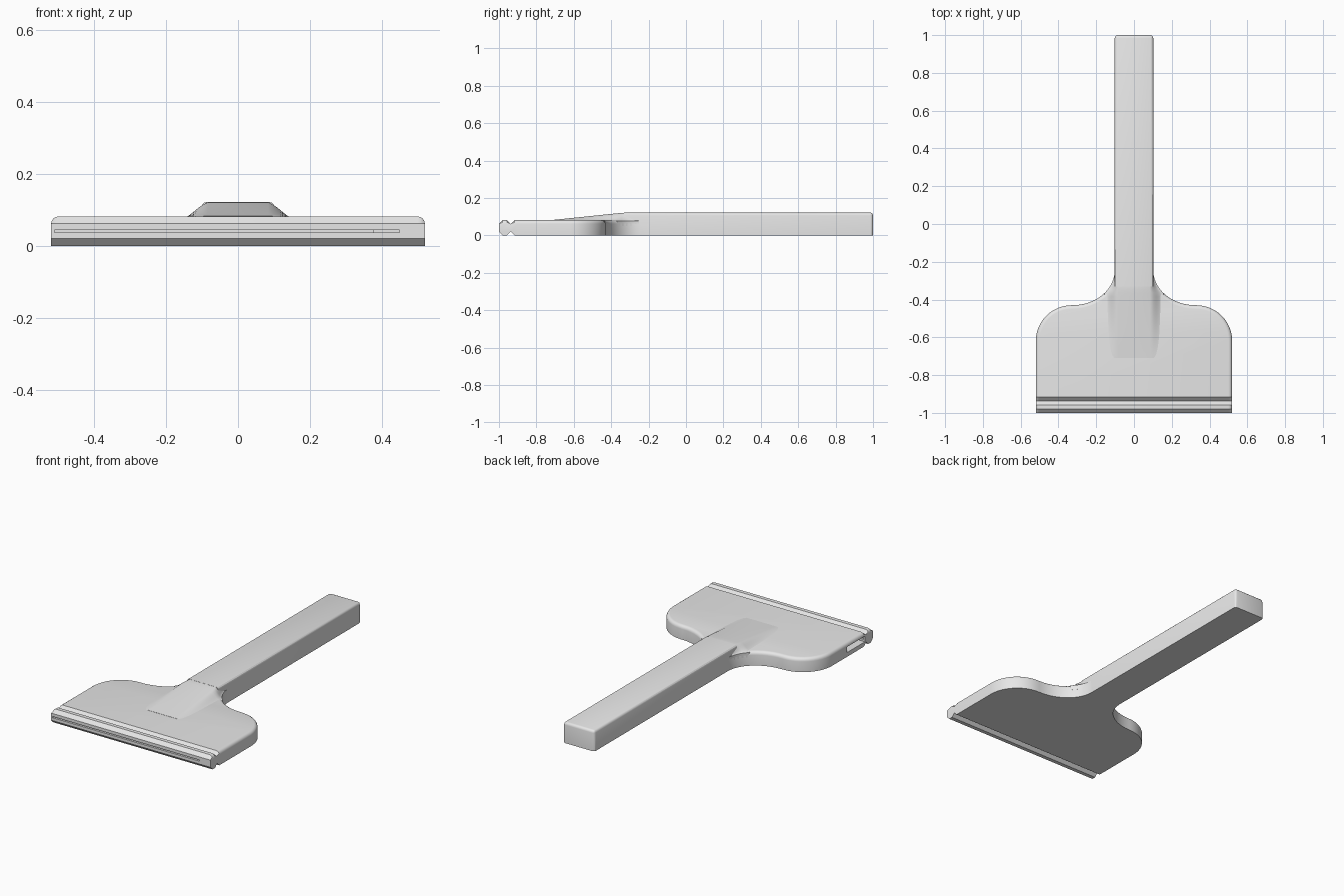
import bpy
import bmesh
from math import sin, cos, pi

if "Cube" in bpy.data.objects:
    bpy.data.objects.remove(bpy.data.objects["Cube"])

grey = bpy.data.materials.new("plain grey plastic")
grey.use_nodes = True
colour = (0.8, 0.8, 0.8, 1)
grey.diffuse_color = colour
grey.node_tree.nodes["Principled BSDF"].inputs["Base Color"].default_value = colour

HEAD_TOP, TOP, HALF, GRIP = 0.082, 0.122, 0.52, 0.102
ROUND = 0.02
JOINT = -0.9          # where the front bar meets the head


def finish(name, bm):
    bmesh.ops.recalc_face_normals(bm, faces=bm.faces)
    mesh = bpy.data.meshes.new(name)
    bm.to_mesh(mesh)
    bm.free()
    mesh.materials.append(grey)
    obj = bpy.data.objects.new(name, mesh)
    bpy.context.collection.objects.link(obj)
    return obj


def select_only(obj):
    bpy.ops.object.select_all(action="DESELECT")
    obj.select_set(True)
    bpy.context.view_layer.objects.active = obj


def loft(name, sections):
    """Skin a row of matching closed sections and cap both ends."""
    bm = bmesh.new()
    rings = [[bm.verts.new(p) for p in s] for s in sections]
    for a, b in zip(rings, rings[1:]):
        for i in range(len(a)):
            j = (i + 1) % len(a)
            bm.faces.new((a[i], a[j], b[j], b[i]))
    bm.faces.new(rings[0])
    bm.faces.new(rings[-1])
    return finish(name, bm)


def box(name, lo, hi):
    corners = [(0, 0), (1, 0), (1, 1), (0, 1)]
    return loft(name, [[((lo[0], hi[0])[i], (lo[1], hi[1])[j], z) for i, j in corners]
                       for z in (lo[2], hi[2])])


def cut(target, cutter):
    mod = target.modifiers.new("cut", "BOOLEAN")
    mod.operation = "DIFFERENCE"
    mod.solver = "EXACT"
    mod.object = cutter
    select_only(target)
    bpy.ops.object.modifier_apply(modifier=mod.name)


# Head: rounded shoulders sweeping into the grip
ARC_X, ARC_Y, ARC_RX, ARC_RY = 0.325, -0.245, 0.223, 0.185
STEPS = 12
half = [(HALF, JOINT)]
half += [(0.33 + 0.19 * cos(t), -0.62 + 0.19 * sin(t))
         for t in (i * pi / 2 / STEPS for i in range(STEPS + 1))]
half += [(ARC_X - ARC_RX * sin(t), ARC_Y - ARC_RY * cos(t))
         for t in (i * pi / 2 / STEPS for i in range(STEPS + 1))]
half.append((GRIP, -0.2))
outline = half + [(-x, y) for x, y in reversed(half)]
head = loft("head", [[(x, y, z) for x, y in outline] for z in (0, HEAD_TOP)])
bm = bmesh.new()
bm.from_mesh(head.data)
rim = [e for e in bm.edges if all(v.co.z > 0.05 for v in e.verts)
       and any(v.co.y > JOINT + 0.01 for v in e.verts)]
bmesh.ops.bevel(bm, geom=rim, offset=ROUND, segments=4, profile=0.5, affect="EDGES")
bm.to_mesh(head.data)
bm.free()

# Front bar: chamfered strip joined to the head by a V-grooved neck
LOW, HIGH = ROUND, HEAD_TOP - ROUND
bottom = [(-1, LOW), (-0.98, 0), (-0.957, 0), (-0.937, LOW), (-0.917, 0), (JOINT, 0)]
profile = bottom + [(y, HEAD_TOP - z) for y, z in reversed(bottom)]
ends = [(HALF - ROUND + ROUND * cos(t), HIGH + ROUND * sin(t))
        for t in (i * pi / 8 for i in range(5))]
stations = [(-x, z) for x, z in ends] + ends[::-1]
front_bar = loft("front_bar", [[(x, y, min(z, limit)) for y, z in profile]
                               for x, limit in stations])

# Blade pocket open on the right side, and the thin slit through the front bar
pocket = box("pocket_cutter", (-0.6, -0.925, 0.025), (0.375, -0.76, 0.058))
slit = box("slit_cutter", (-0.51, -1.1, 0.037), (0.45, -0.88, 0.044))
for part in (head, front_bar):
    cut(part, pocket)
    cut(part, slit)
for cutter in (pocket, slit):
    bpy.data.objects.remove(cutter)

# Handle: long bar with softened top edges and end corners
START = -0.33
handle = box("handle", (-GRIP, START, 0), (GRIP, 1, TOP))
bm = bmesh.new()
bm.from_mesh(handle.data)
soft = []
for e in bm.edges:
    a, b = (v.co for v in e.verts)
    on_top = min(a.z, b.z) > 0.1 and max(a.y, b.y) > 0.9
    end_corner = min(a.y, b.y) > 0.9 and abs(a.z - b.z) > 0.1
    if on_top or end_corner:
        soft.append(e)
bmesh.ops.bevel(bm, geom=soft, offset=0.015, segments=3, profile=0.5, affect="EDGES")
bm.to_mesh(handle.data)
bm.free()


# Ramp: wedge with flared sides, blending the handle down onto the head
def edge_x(y):
    """Half width of the ramp foot, kept inside the shoulder sweep."""
    if y < ARC_Y - ARC_RY:
        return 0.155
    k = min(1, max(0, (ARC_Y - y) / ARC_RY))
    return min(0.155, ARC_X - ARC_RX * (1 - k * k) ** 0.5)


def ramp_section(y):
    height = min(TOP - 0.0005, 0.083 + (y + 0.71) / (START + 0.71) * (TOP - 0.083))
    foot, crest = edge_x(y), 0.084
    side = [(foot, 0.05)]
    for i in range(9):
        t = i / 8
        side.append((foot + (crest - foot) * t,
                     HEAD_TOP - 0.004 + (height - HEAD_TOP + 0.004) * t * t * (3 - 2 * t)))
    return [(x, y, z) for x, z in side] + [(-x, y, z) for x, z in reversed(side)]


ROWS = 24
ramp = loft("ramp", [ramp_section(-0.71 + 0.46 * i / ROWS) for i in range(ROWS + 1)])

# Smooth the rounded parts while keeping the hard edges
for part in (head, front_bar, handle, ramp):
    select_only(part)
    bpy.ops.object.shade_smooth_by_angle(angle=pi / 6)
